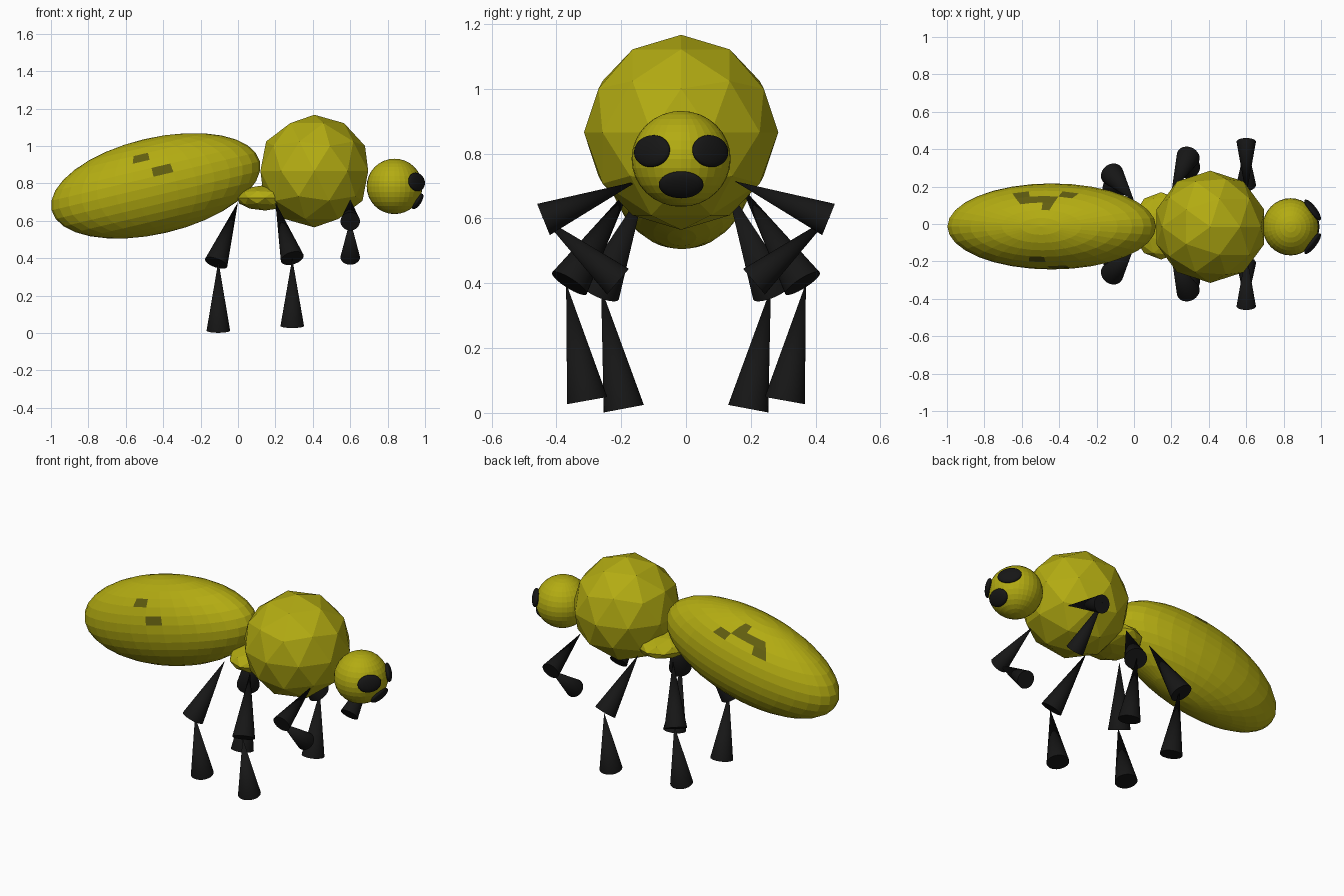
import bpy
from math import radians
from mathutils import Vector

if "Cube" in bpy.data.objects:
    bpy.data.objects.remove(bpy.data.objects["Cube"])


def material(name, rgb):
    m = bpy.data.materials.new(name)
    m.diffuse_color = (*rgb, 1)
    m.use_nodes = True
    m.node_tree.nodes["Principled BSDF"].inputs["Base Color"].default_value = m.diffuse_color
    return m


YELLOW = material("olive_yellow", (0.45, 0.41, 0.006))
STAIN = material("dark_olive", (0.12, 0.11, 0.005))
BLACK = material("black", (0.008, 0.008, 0.008))


def finish(name, mat, scale=(1, 1, 1)):
    ob = bpy.context.object
    ob.name = name
    ob.scale = scale
    ob.data.materials.append(mat)
    return ob


def ball(name, loc, scale, mat, rot=(0, 0, 0)):
    bpy.ops.mesh.primitive_uv_sphere_add(segments=32, ring_count=16, radius=1,
                                         location=loc, rotation=rot)
    return finish(name, mat, scale)


def faceted_ball(name, loc, scale):
    bpy.ops.mesh.primitive_ico_sphere_add(subdivisions=2, radius=1, location=loc)
    return finish(name, YELLOW, scale)


def leg_cone(name, tip, base, radius):
    tip, base = Vector(tip), Vector(base)
    d = tip - base
    bpy.ops.mesh.primitive_cone_add(vertices=32, radius1=radius, radius2=0,
                                    depth=d.length, location=(tip + base) / 2,
                                    rotation=d.to_track_quat('Z', 'Y').to_euler())
    finish(name, BLACK)
    bpy.ops.object.shade_smooth_by_angle(angle=radians(30))


# Abdomen: tilted ellipsoid with dark blotches on both flanks
abdomen = ball("abdomen", (-0.44, -0.013, 0.787), (0.572, 0.23, 0.257), YELLOW,
               (0, radians(-13.2), 0))
abdomen.data.materials.append(STAIN)
bpy.context.view_layer.update()
blotches = [Vector(p) for p in (
    (-0.48, -0.18, 0.94), (-0.42, -0.21, 0.87), (-0.33, -0.23, 0.80),
    (-0.57, 0.14, 0.94), (-0.48, 0.12, 0.99), (-0.38, 0.17, 0.97))]
for f in abdomen.data.polygons:
    c = abdomen.matrix_world @ f.center
    if min((c - b).length for b in blotches) < 0.045:
        f.material_index = 1

# Waist, thorax and head
faceted_ball("waist", (0.145, -0.01, 0.723), (0.155, 0.18, 0.068))
faceted_ball("thorax", (0.408, -0.015, 0.866), (0.303, 0.3, 0.301))
head = Vector((0.837, -0.015, 0.784))
ball("head", head, (0.149, 0.153, 0.148), YELLOW)

# Eyes and mouth: flattened discs lying on the head surface
for name, offset, size in (
        ("right_eye", (0.118, -0.09, 0.024), (0.068, 0.05, 0.02)),
        ("left_eye", (0.118, 0.09, 0.024), (0.068, 0.05, 0.02)),
        ("mouth", (0.123, 0, -0.08), (0.069, 0.048, 0.02))):
    n = Vector(offset)
    ball(name, head + n, size, BLACK, n.to_track_quat('Z', 'Y').to_euler())
    bpy.ops.object.shade_smooth()

# Legs: hip, knee top, knee bottom and foot, mirrored across y
legs = {
    "front": ((0.6, 0.15, 0.715), (0.6, 0.44, 0.597), (0.6, 0.445, 0.605), (0.6, 0.21, 0.405), 0.052),
    "middle": ((0.2, 0.17, 0.70), (0.29, 0.36, 0.4), (0.29, 0.37, 0.40), (0.29, 0.305, 0.038), 0.063),
    "back": ((0.0, 0.125, 0.70), (-0.117, 0.265, 0.375), (-0.105, 0.262, 0.385), (-0.105, 0.192, 0.013), 0.063),
}
for leg, (hip, knee, knee2, foot, r) in legs.items():
    for side, s in (("right", -1), ("left", 1)):
        m = Vector((1, s, 1))
        leg_cone(f"{leg}_{side}_upper_leg", Vector(hip) * m, Vector(knee) * m, r)
        leg_cone(f"{leg}_{side}_lower_leg", Vector(knee2) * m, Vector(foot) * m, r)
